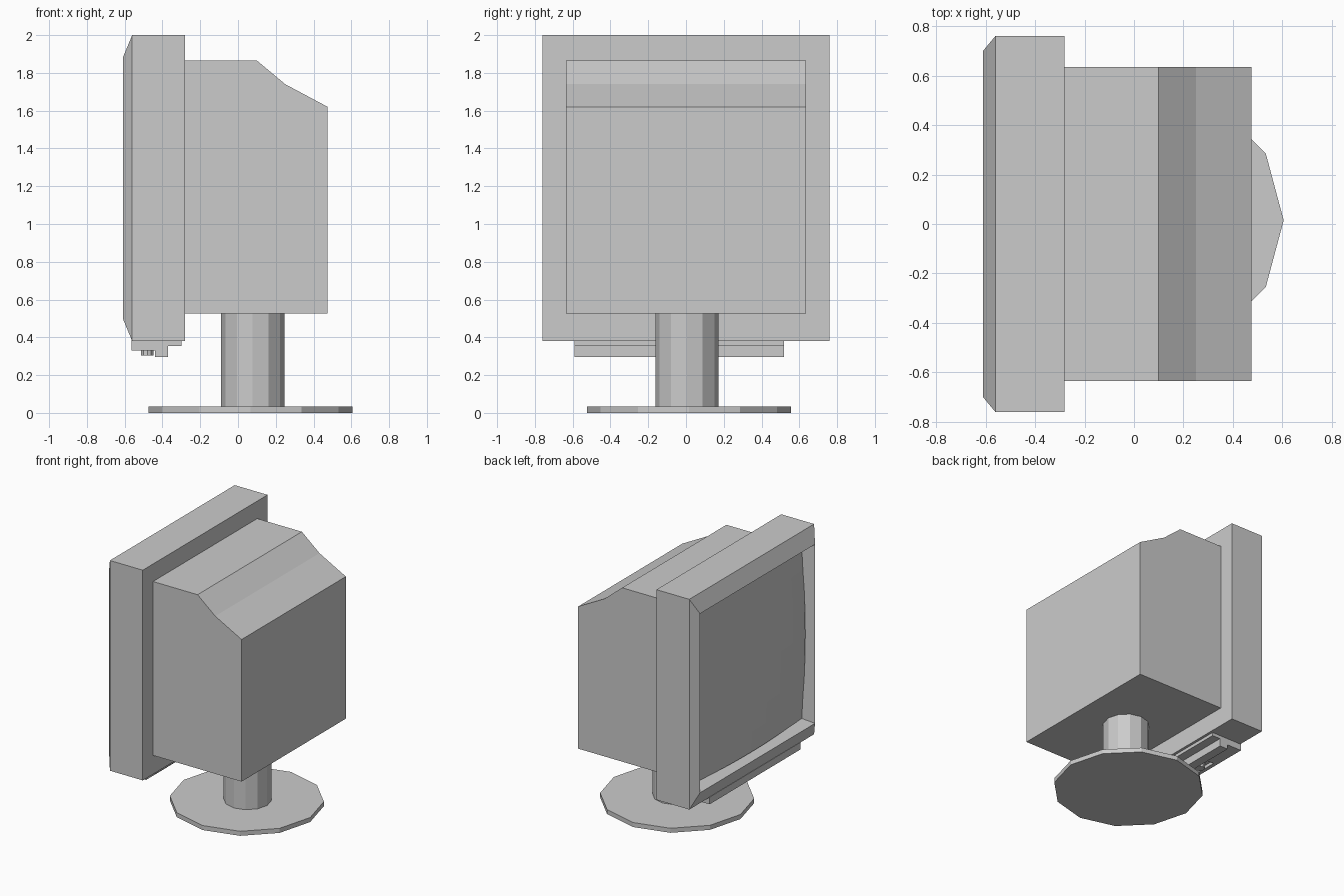
import bpy, bmesh, math

if "Cube" in bpy.data.objects:
    bpy.data.objects.remove(bpy.data.objects["Cube"])


def finish(bm, name):
    bmesh.ops.recalc_face_normals(bm, faces=bm.faces[:])
    me = bpy.data.meshes.new(name)
    bm.to_mesh(me)
    bm.free()
    ob = bpy.data.objects.new(name, me)
    bpy.context.collection.objects.link(ob)
    return ob


def extrude_xz(name, profile, y0, y1):
    """Prism: x/z profile extruded along y."""
    bm = bmesh.new()
    face = bm.faces.new([bm.verts.new((x, y0, z)) for x, z in profile])
    new = bmesh.ops.extrude_face_region(bm, geom=[face])["geom"]
    verts = [v for v in new if isinstance(v, bmesh.types.BMVert)]
    bmesh.ops.translate(bm, verts=verts, vec=(0, y1 - y0, 0))
    return finish(bm, name)


def disc(name, x, y, r, z0, z1, sides=12):
    bpy.ops.mesh.primitive_cylinder_add(vertices=sides, radius=r, depth=z1 - z0,
                                        location=(x, y, (z0 + z1) / 2))
    bpy.context.object.name = name
    return bpy.context.object


# swivel base and stem
disc("base", 0.065, 0.015, 0.54, 0, 0.035)
disc("stem", 0.078, 0.005, 0.167, 0.03, 0.54)

# tube housing with sloping back top
extrude_xz("housing", [(-0.30, 0.525), (0.475, 0.525), (0.475, 1.62), (0.25, 1.74),
                       (0.10, 1.865), (-0.30, 1.865)], -0.635, 0.635)

# bezel: rectangular loops (x, half width, z low, z high) from back to recessed opening
loops = [(-0.28, 0.76, 0.38, 2.00), (-0.56, 0.76, 0.38, 2.00),
         (-0.61, 0.70, 0.50, 1.88), (-0.525, 0.66, 0.53, 1.85)]
bm = bmesh.new()
rings = [[bm.verts.new((x, sy * w, z)) for sy, z in ((-1, a), (1, a), (1, b), (-1, b))]
         for x, w, a, b in loops]
for r, s in zip(rings, rings[1:]):
    for i in range(4):
        j = (i + 1) % 4
        bm.faces.new((r[i], r[j], s[j], s[i]))
bm.faces.new(rings[0])
finish(bm, "bezel")

# bulging screen glass
N = 8
bm = bmesh.new()
bmesh.ops.create_grid(bm, x_segments=N, y_segments=N, size=1)
for v in bm.verts:
    u, w = v.co.x, v.co.y
    v.co = (-0.525 - 0.06 * (1 - (u * u + w * w) / 2) * (1 - u ** 4 * w ** 4),
            0.66 * u, 1.19 + 0.66 * w)
glass = finish(bm, "screen")
if glass.data.polygons[0].normal.x > 0:
    glass.data.flip_normals()

# control panel under the bezel: mounting plate, rear lip, front strip, end blocks
Y0, Y1 = -0.59, 0.52
extrude_xz("panel_plate", [(-0.565, 0.385), (-0.565, 0.355), (-0.30, 0.355), (-0.30, 0.385)], Y0, Y1)
extrude_xz("panel_lip", [(-0.44, 0.36), (-0.44, 0.295), (-0.37, 0.295), (-0.37, 0.36)], Y0, Y1)
for name, a, b in (("panel_end_right", Y0, -0.32), ("panel_end_left", 0.25, Y1)):
    extrude_xz(name, [(-0.565, 0.36), (-0.565, 0.33), (-0.44, 0.33), (-0.44, 0.36)], a, b)
extrude_xz("panel_front_strip", [(-0.565, 0.36), (-0.565, 0.33), (-0.535, 0.33), (-0.535, 0.36)],
           -0.32, 0.25)

# row of small control knobs
for i in range(5):
    disc("control_knob", -0.48, -0.235 + i * 0.1, 0.035, 0.305, 0.36, 10)
